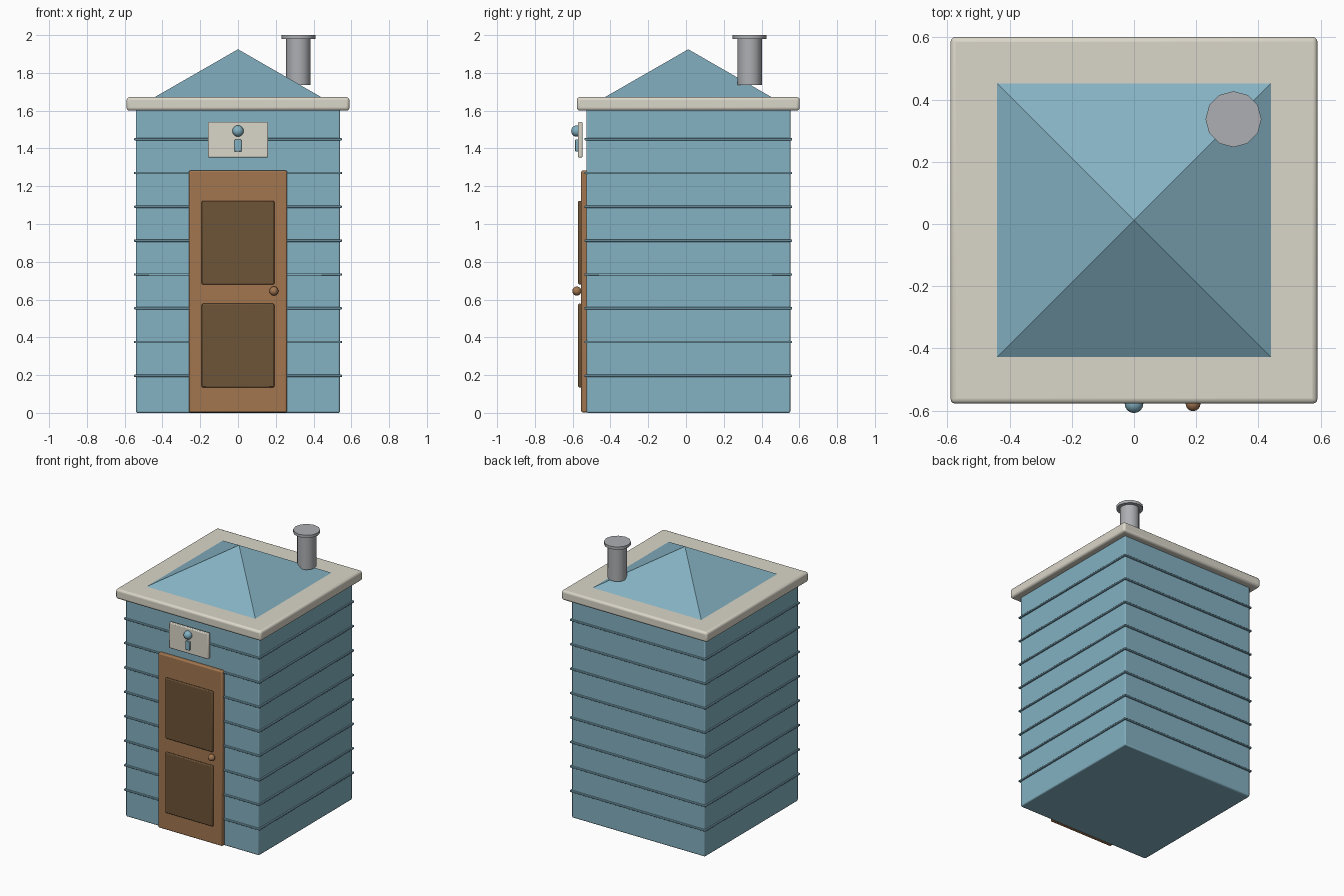
import bpy, math

if "Cube" in bpy.data.objects:
    bpy.data.objects.remove(bpy.data.objects["Cube"])

CY = 0.012  # centre of the hut in y


def material(name, rgb):
    m = bpy.data.materials.new(name)
    m.diffuse_color = (*rgb, 1)
    m.use_nodes = True
    m.node_tree.nodes["Principled BSDF"].inputs["Base Color"].default_value = m.diffuse_color
    return m


BLUE = material("blue_paint", (0.23, 0.44, 0.54))
CREAM = material("cream_trim", (0.70, 0.67, 0.58))
BROWN = material("door_wood", (0.36, 0.18, 0.08))
DARK = material("panel_wood", (0.155, 0.088, 0.038))
GREY = material("pipe_grey", (0.42, 0.43, 0.45))


def finish(name, mat, angle=None):
    ob = bpy.context.object
    ob.name = name
    ob.data.materials.append(mat)
    if angle:
        bpy.ops.object.shade_smooth_by_angle(angle=math.radians(angle))
    return ob


def box(name, lo, hi, mat, bevel=0.0, segments=2):
    """Box between two corners with rounded edges."""
    bpy.ops.mesh.primitive_cube_add(size=1, location=[(a + b) / 2 for a, b in zip(lo, hi)])
    ob = bpy.context.object
    ob.scale = [b - a for a, b in zip(lo, hi)]
    bpy.ops.object.transform_apply(location=False, rotation=False, scale=True)
    if bevel:
        b = ob.modifiers.new("bevel", 'BEVEL')
        b.width = bevel
        b.segments = segments
    return finish(name, mat, 40 if bevel else None)


def cylinder(name, x, y, z0, z1, r, mat):
    bpy.ops.mesh.primitive_cylinder_add(vertices=12, radius=r, depth=z1 - z0,
                                        location=(x, y, (z0 + z1) / 2))
    return finish(name, mat, 35)


def ball(name, x, y, z, r, mat):
    bpy.ops.mesh.primitive_uv_sphere_add(segments=16, ring_count=10, radius=r, location=(x, y, z))
    return finish(name, mat, 60)


# Walls with thin siding ridges running all the way round
box("walls", (-0.54, CY - 0.54, 0), (0.54, CY + 0.54, 1.62), BLUE, 0.008)
for i in range(8):
    z = 0.196 + i * 0.179
    box("siding_ridge", (-0.55, CY - 0.55, z - 0.006), (0.55, CY + 0.55, z + 0.006),
        BLUE, 0.003)

# Eaves slab and pyramid roof
box("eaves", (-0.59, CY - 0.59, 1.60), (0.59, CY + 0.59, 1.672), CREAM, 0.016, 3)
bpy.ops.mesh.primitive_cone_add(vertices=4, radius1=0.444 * math.sqrt(2), radius2=0, depth=0.255,
                                location=(0, CY, 1.67 + 0.1275),
                                rotation=(0, 0, math.radians(45)))
finish("roof", BLUE)

# Vent pipe and its cap
cylinder("vent_pipe", 0.32, 0.337, 1.735, 1.985, 0.065, GREY)
cylinder("vent_cap", 0.32, 0.337, 1.98, 2.0, 0.09, GREY)

# Door with two raised panels and a knob
box("door", (-0.26, -0.555, 0.003), (0.26, -0.52, 1.283), BROWN, 0.008)
for z0 in (0.135, 0.68):
    box("door_panel", (-0.192, -0.571, z0), (0.192, -0.552, z0 + 0.443), DARK, 0.006)
ball("door_knob", 0.19, -0.578, 0.645, 0.024, BROWN)

# Sign above the door with a simple figure
box("sign", (-0.16, -0.573, 1.352), (0.16, -0.548, 1.54), CREAM, 0.006)
ball("figure_head", 0, -0.578, 1.492, 0.03, BLUE)
box("figure_body", (-0.018, -0.587, 1.383), (0.018, -0.57, 1.447), BLUE, 0.004)
